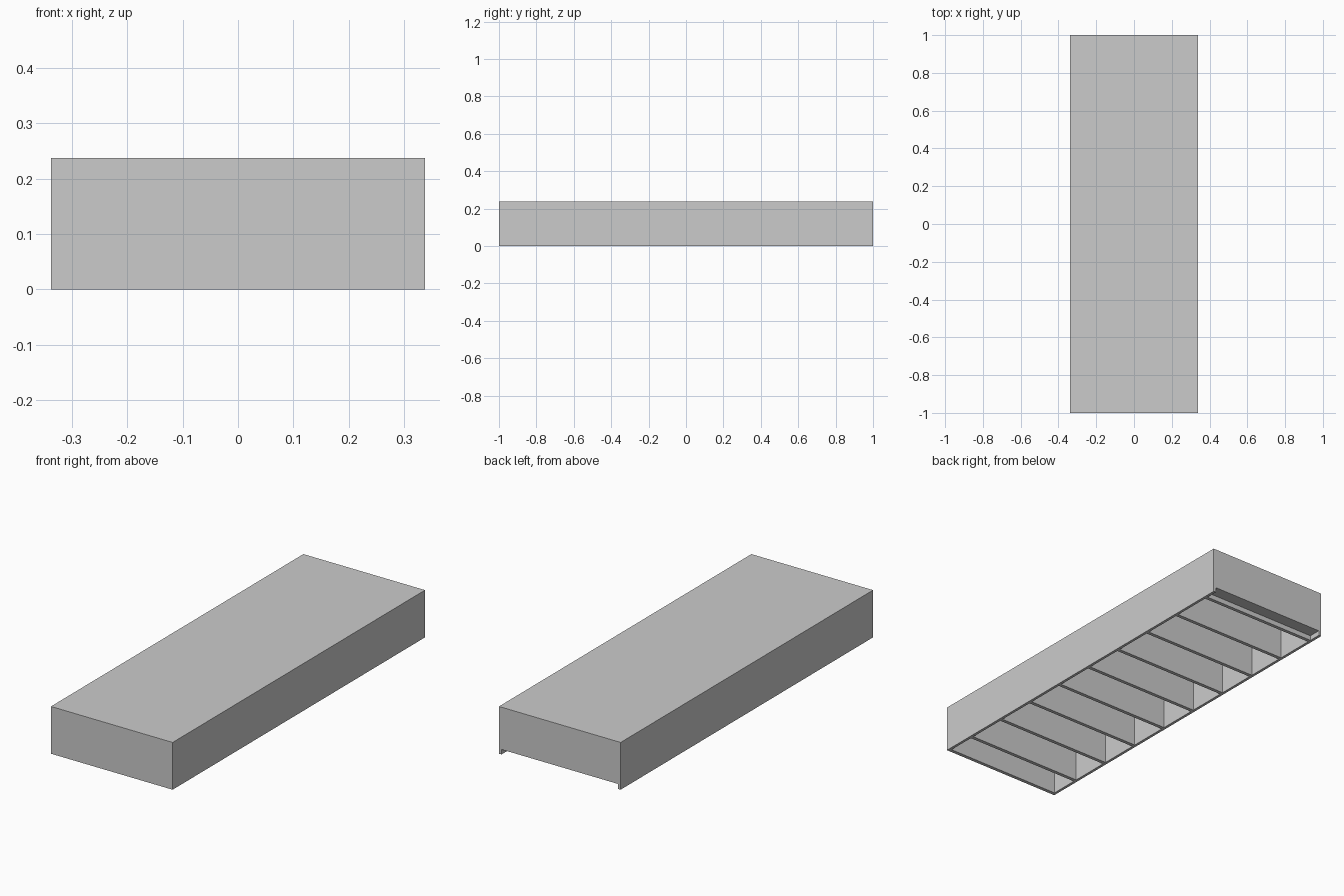
import bpy

if "Cube" in bpy.data.objects:
    bpy.data.objects.remove(bpy.data.objects["Cube"])

# Overall size: a bookcase lying on its open front, plinth at +y
HX, HY, H = 0.3375, 1.0, 0.237
SIDE, SHELF, BACK = 0.014, 0.018, 0.01
KICK_Y, KICK_Z = 0.937, 0.025
PITCH, SHELVES = 0.2195, 9
IN = HX - SIDE


def box(name, x0, x1, y0, y1, z0, z1):
    bpy.ops.mesh.primitive_cube_add(
        size=1, location=((x0 + x1) / 2, (y0 + y1) / 2, (z0 + z1) / 2))
    ob = bpy.context.object
    ob.name = name
    ob.scale = (x1 - x0, y1 - y0, z1 - z0)
    bpy.ops.object.transform_apply(location=False, rotation=False, scale=True)
    return ob


# Long side panels
box("side_panel_right", IN, HX, -HY, HY, 0, H)
box("side_panel_left", -HX, -IN, -HY, HY, 0, H)

# Back panel (uppermost while lying down)
box("back_panel", -IN, IN, -HY + SHELF, KICK_Y, H - BACK, H)

# Top board at the -y end and recessed plinth at the +y end
box("top_board", -IN, IN, -HY, -HY + SHELF, 0, H)
box("plinth", -IN, IN, KICK_Y, HY, KICK_Z, H)

# Evenly spaced shelves, starting with the bottom board against the plinth
for i in range(SHELVES):
    y = KICK_Y - i * PITCH
    box(f"shelf_{i + 1}", -IN, IN, y - SHELF, y, 0, H - BACK)
